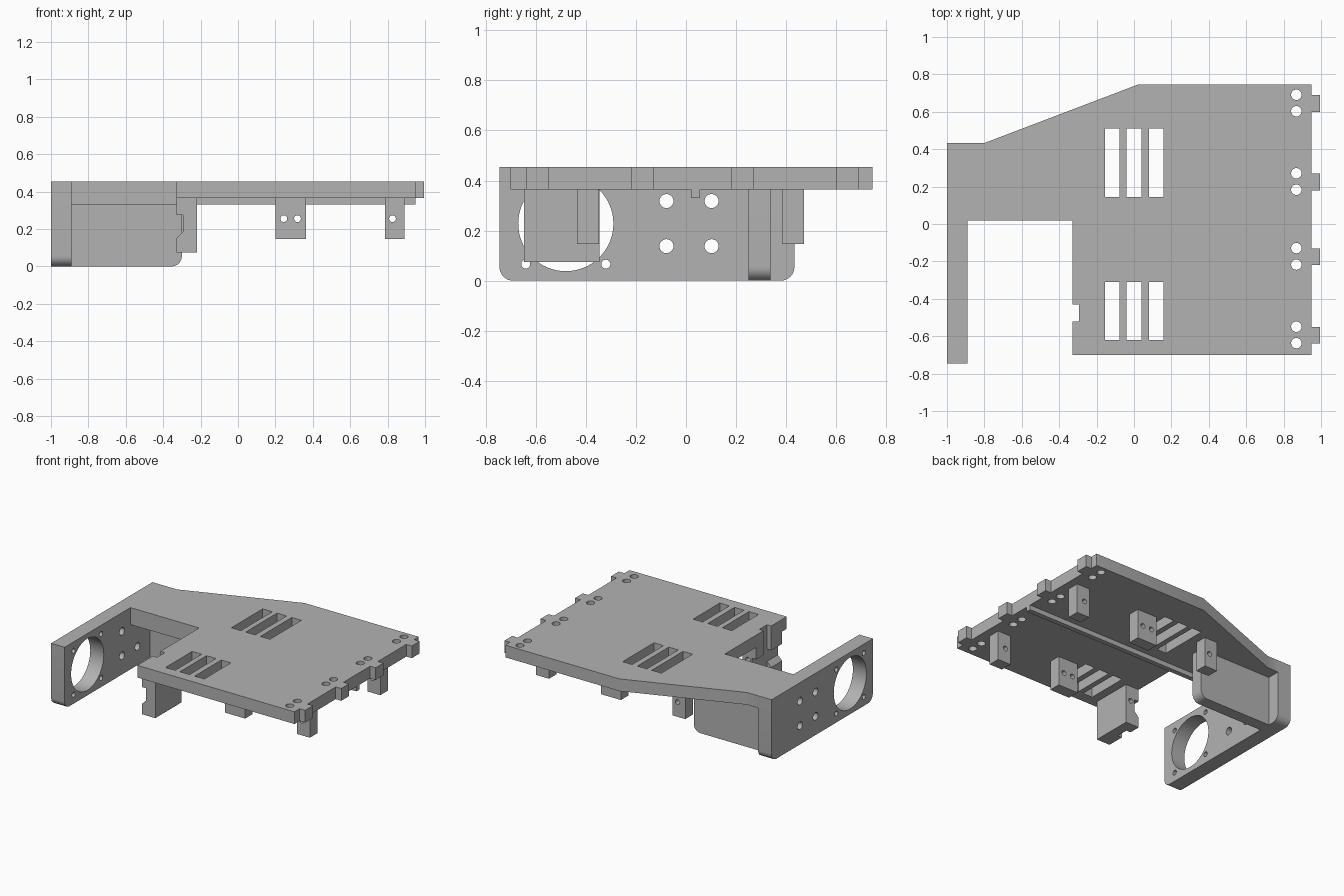
import bpy, bmesh, math

cube = bpy.data.objects.get("Cube")
if cube:
    bpy.data.objects.remove(cube, do_unlink=True)

grey = bpy.data.materials.new("plain grey")
grey.use_nodes = True
COLOR = (0.45, 0.45, 0.45, 1)
grey.diffuse_color = COLOR
grey.node_tree.nodes["Principled BSDF"].inputs["Base Color"].default_value = COLOR

PLATE_BOTTOM, PLATE_TOP = 0.365, 0.455
TO_3D = {
    "x": lambda a, b, d: (d, a, b),
    "y": lambda a, b, d: (a, d, b),
    "z": lambda a, b, d: (a, b, d),
}


def prism(name, outline, axis, lo, hi):
    """Extrude a 2D outline along an axis."""
    bm = bmesh.new()
    rings = [[bm.verts.new(TO_3D[axis](a, b, d)) for a, b in outline] for d in (lo, hi)]
    bm.faces.new(rings[0])
    bm.faces.new(rings[1])
    n = len(outline)
    for i in range(n):
        j = (i + 1) % n
        bm.faces.new((rings[0][i], rings[0][j], rings[1][j], rings[1][i]))
    bmesh.ops.recalc_face_normals(bm, faces=bm.faces)
    mesh = bpy.data.meshes.new(name)
    bm.to_mesh(mesh)
    bm.free()
    mesh.materials.append(grey)
    ob = bpy.data.objects.new(name, mesh)
    bpy.context.scene.collection.objects.link(ob)
    return ob


def rect(a0, a1, b0, b1):
    return [(a0, b0), (a1, b0), (a1, b1), (a0, b1)]


def circle(a, b, r, n=24):
    return [(a + r * math.cos(2 * math.pi * i / n), b + r * math.sin(2 * math.pi * i / n))
            for i in range(n)]


def corner(a, b, r, start):
    """Quarter arc around a centre, beginning at an angle in degrees."""
    angles = [math.radians(start + 90 * i / 8) for i in range(9)]
    return [(a + r * math.cos(t), b + r * math.sin(t)) for t in angles]


def cut(ob, outlines, axis, lo, hi):
    """Cut every outline through an object."""
    for outline in outlines:
        cutter = prism("cutter", outline, axis, lo, hi)
        cutter.hide_render = True
        mod = ob.modifiers.new("cut", "BOOLEAN")
        mod.operation, mod.solver, mod.object = "DIFFERENCE", "EXACT", cutter
        bpy.context.view_layer.objects.active = ob
        bpy.ops.object.modifier_apply(modifier=mod.name)
        bpy.data.objects.remove(cutter, do_unlink=True)


def smooth(ob):
    bpy.ops.object.select_all(action="DESELECT")
    ob.select_set(True)
    bpy.context.view_layer.objects.active = ob
    bpy.ops.object.shade_smooth_by_angle(angle=math.radians(30))


# Top plate with edge teeth, vent slots and pin holes
teeth = [-0.595, -0.175, 0.225, 0.645]
outline = [(-0.89, 0.02), (-0.33, 0.02), (-0.33, -0.43), (-0.295, -0.43),
           (-0.295, -0.52), (-0.33, -0.52), (-0.33, -0.7), (0.95, -0.7)]
for y in teeth:
    outline += [(0.95, y - 0.045), (0.995, y - 0.045), (0.995, y + 0.045), (0.95, y + 0.045)]
outline += [(0.95, 0.745), (0.02, 0.745), (-0.8, 0.433), (-0.89, 0.433)]
plate = prism("top_plate", outline, "z", PLATE_BOTTOM, PLATE_TOP)
slots = [rect(x - 0.039, x + 0.039, y0, y1)
         for x in (-0.117, 0, 0.12) for y0, y1 in ((-0.62, -0.31), (0.145, 0.51))]
pins = [circle(0.868, y + s, 0.028) for y in teeth for s in (-0.042, 0.046)]
cut(plate, slots + pins, "z", 0.3, 0.5)
smooth(plate)

# Side plate with fan opening and bolt holes
R = 0.055
side = prism("side_plate",
             corner(-0.745 + R, R, R, 180) + corner(0.433 - R, R, R, 270)
             + [(0.433, PLATE_TOP), (-0.745, PLATE_TOP)], "x", -1, -0.89)
fan_y, fan_z = -0.48, 0.228
holes = [circle(fan_y, fan_z, 0.19, 64)]
holes += [circle(fan_y + i * 0.16, fan_z + j * 0.162, 0.018) for i in (-1, 1) for j in (-1, 1)]
holes += [circle(y, z, 0.028) for y in (-0.078, 0.102) for z in (0.138, 0.318)]
cut(side, holes, "x", -1.1, -0.8)
smooth(side)

# Rounded cross wall under the plate
wall = prism("cross_wall",
             [(-0.89, 0)] + corner(-0.3 - R, R, R, 270)
             + [(-0.3, PLATE_BOTTOM), (-0.89, PLATE_BOTTOM)], "y", 0.25, 0.338)
smooth(wall)

# Stiffening rib along the middle
prism("middle_rib", rect(-0.89, 0.95, 0.02, 0.055), "z", 0.33, PLATE_BOTTOM)

# Notched mounting block
block = prism("mounting_block",
              [(-0.33, 0.075), (-0.22, 0.075), (-0.22, PLATE_BOTTOM), (-0.33, PLATE_BOTTOM),
               (-0.33, 0.275), (-0.295, 0.275), (-0.295, 0.185), (-0.33, 0.15)],
              "y", -0.647, -0.345)
cut(block, [rect(-0.4, -0.295, -0.52, -0.43)], "z", 0, PLATE_BOTTOM + 0.05)
cut(block, [circle(-0.262, 0.255, 0.018)], "y", -0.42, -0.3)
smooth(block)

# Hanging lugs with screw holes
lugs = [("front_wide_lug", 0.2, 0.363, -0.435, (0.245, 0.318)),
        ("front_narrow_lug", 0.785, 0.89, -0.435, (0.826,)),
        ("back_wide_lug", 0.2, 0.363, 0.384, (0.245, 0.318)),
        ("back_narrow_lug", 0.785, 0.89, 0.384, (0.826,)),
        ("back_inner_lug", -0.325, -0.22, 0.384, (-0.262,))]
for name, x0, x1, y, screws in lugs:
    lug = prism(name, rect(x0, x1, 0.147, PLATE_BOTTOM), "y", y, y + 0.088)
    cut(lug, [circle(x, 0.255, 0.018) for x in screws], "y", y - 0.1, y + 0.2)
    smooth(lug)
